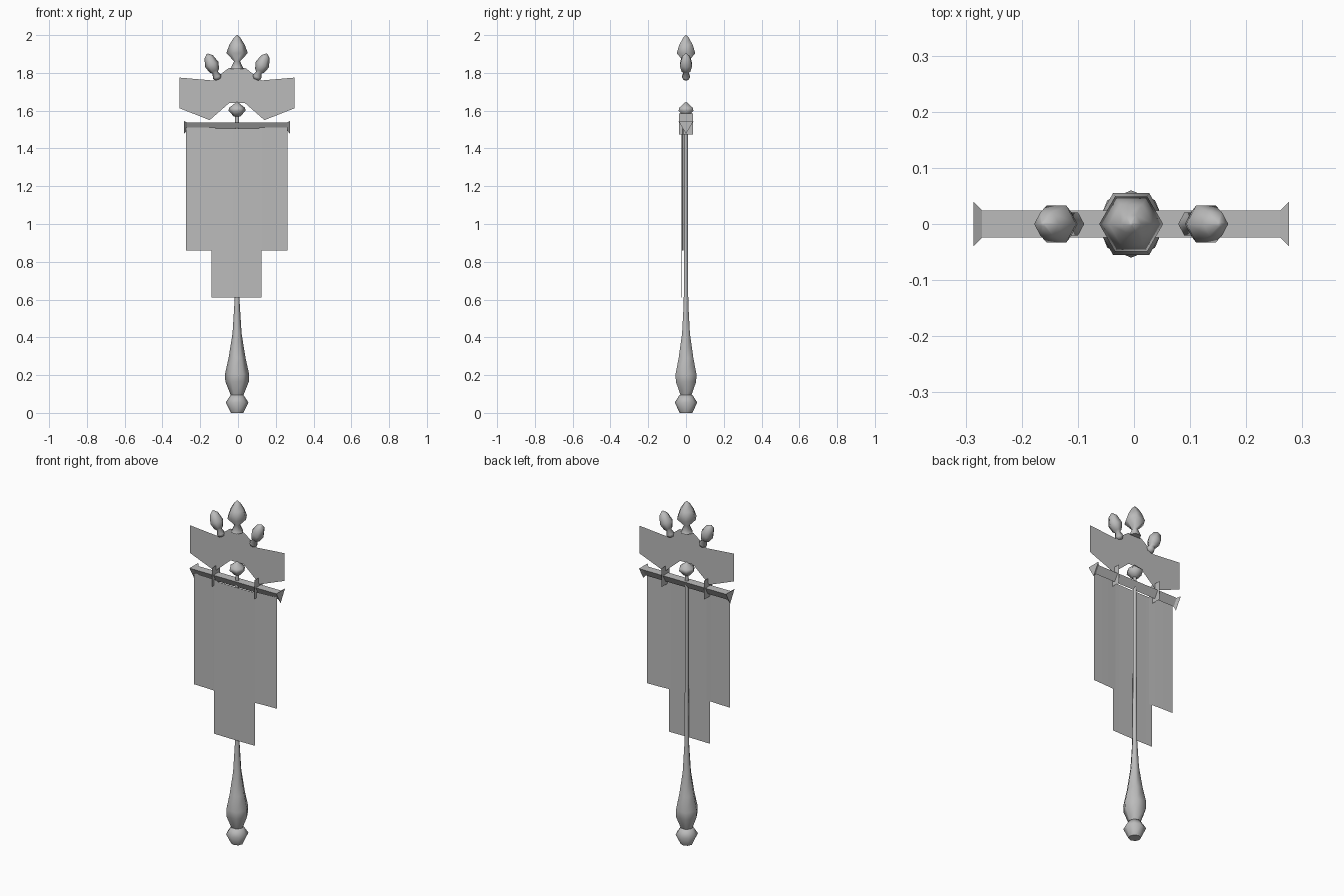
import bpy, math
from mathutils import Matrix, Vector

cube = bpy.data.objects.get("Cube")
if cube:
    bpy.data.objects.remove(cube, do_unlink=True)

AXIS = -0.005   # x of the pole

grey = bpy.data.materials.new("plain_grey")
grey.use_nodes = True
colour = (0.5, 0.5, 0.5, 1)
grey.diffuse_color = colour
grey.node_tree.nodes["Principled BSDF"].inputs["Base Color"].default_value = colour


def add_part(name, verts, faces, smooth=None):
    mesh = bpy.data.meshes.new(name)
    mesh.from_pydata([tuple(v) for v in verts], [], faces)
    mesh.materials.append(grey)
    obj = bpy.data.objects.new(name, mesh)
    bpy.context.collection.objects.link(obj)
    if smooth:
        bpy.ops.object.select_all(action="DESELECT")
        obj.select_set(True)
        bpy.context.view_layer.objects.active = obj
        bpy.ops.object.shade_smooth_by_angle(angle=math.radians(smooth))
    return obj


def turned(name, profile, sides=6, place=Matrix(), start=0.0, smooth=65):
    """Revolve (radius, height) pairs around z, cap both ends, then place."""
    verts, faces = [], []
    for r, h in profile:
        for i in range(sides):
            a = start + math.tau * i / sides
            verts.append(place @ Vector((r * math.cos(a), r * math.sin(a), h)))
    for k in range(len(profile) - 1):
        for i in range(sides):
            j = (i + 1) % sides
            a, b = k * sides, (k + 1) * sides
            faces.append((a + i, a + j, b + j, b + i))
    top = (len(profile) - 1) * sides
    faces.append(tuple(reversed(range(sides))))
    faces.append(tuple(range(top, top + sides)))
    return add_part(name, verts, faces, smooth)


def cloth(name, columns, z_low, z_high):
    """Hanging sheet following (x, y) columns."""
    verts = [(x, y, z) for x, y in columns for z in (z_low, z_high)]
    faces = [(2*i, 2*i + 2, 2*i + 3, 2*i + 1) for i in range(len(columns) - 1)]
    return add_part(name, verts, faces, 65)


centre = Matrix.Translation((AXIS, 0, 0))

# Pole, its pommel and the knob at its upper end
turned("pommel", [(0.033, 0), (0.06, 0.055), (0.034, 0.095)], 8, centre)
turned("pole", [(0.034, 0.095), (0.062, 0.165), (0.064, 0.205), (0.045, 0.29),
                (0.024, 0.42), (0.014, 0.58), (0.011, 1.0), (0.011, 1.58)], 6, centre)
turned("pole_knob", [(0.018, 1.57), (0.045, 1.60), (0.042, 1.615), (0.004, 1.645)],
       6, centre)

# Three-sided crossbar with flared ends, point downwards
along_x = Matrix.Translation((AXIS, 0, 1.523)) @ Matrix.Rotation(math.pi / 2, 4, "Y")
turned("crossbar", [(0.028, -0.27), (0.028, 0.27)], 3, along_x, smooth=30)
for side, sign in (("left", 1), ("right", -1)):
    flare = [(0.024, 0.262 * sign), (0.046, 0.281 * sign)]
    turned(side + "_bar_end", sorted(flare, key=lambda p: p[1]), 3, along_x, smooth=30)
    # Thin strap looped over the bar
    x = AXIS + 0.137 * sign
    add_part(side + "_strap",
             [(x, -0.037, 1.475), (x, 0.037, 1.475), (x, 0.037, 1.585), (x, -0.037, 1.585)],
             [(0, 1, 2, 3)])

# Banner: long centre panel in front of two shorter side panels
cloth("centre_banner", [(-0.14, -0.021), (-0.008, -0.023), (0.125, -0.021)], 0.61, 1.505)
cloth("right_banner", [(-0.275, -0.013), (-0.20, -0.015), (-0.12, -0.02)], 0.86, 1.51)
cloth("left_banner", [(0.11, -0.02), (0.19, -0.015), (0.262, -0.013)], 0.86, 1.51)

# Flat winged ribbon plate, half outline mirrored about the pole
half = [(0.305, 1.775), (0.305, 1.613), (0.145, 1.55), (0.042, 1.64)]
crown = [(0.045, 1.825), (0.13, 1.76)]
outline = crown + half
loop = outline + [(-x, z) for x, z in reversed(outline)]
add_part("ribbon_plate", [(AXIS + x, 0, z) for x, z in loop],
         [tuple(reversed(range(len(loop))))])

# Finials: a large one on top and two leaning outwards
turned("top_finial", [(0.035, 1.82), (0.016, 1.862), (0.057, 1.905), (0.04, 1.95),
                      (0.018, 1.985), (0.003, 2.0)], 6, centre)
for side, sign in (("left", 1), ("right", -1)):
    lean = (Matrix.Translation((AXIS + 0.1 * sign, 0, 1.765))
            @ Matrix.Rotation(math.radians(23) * sign, 4, "Y"))
    turned(side + "_finial", [(0.014, 0), (0.024, 0.015), (0.015, 0.04), (0.026, 0.05),
                              (0.038, 0.085), (0.024, 0.13), (0.004, 0.148)], 6, lean)
